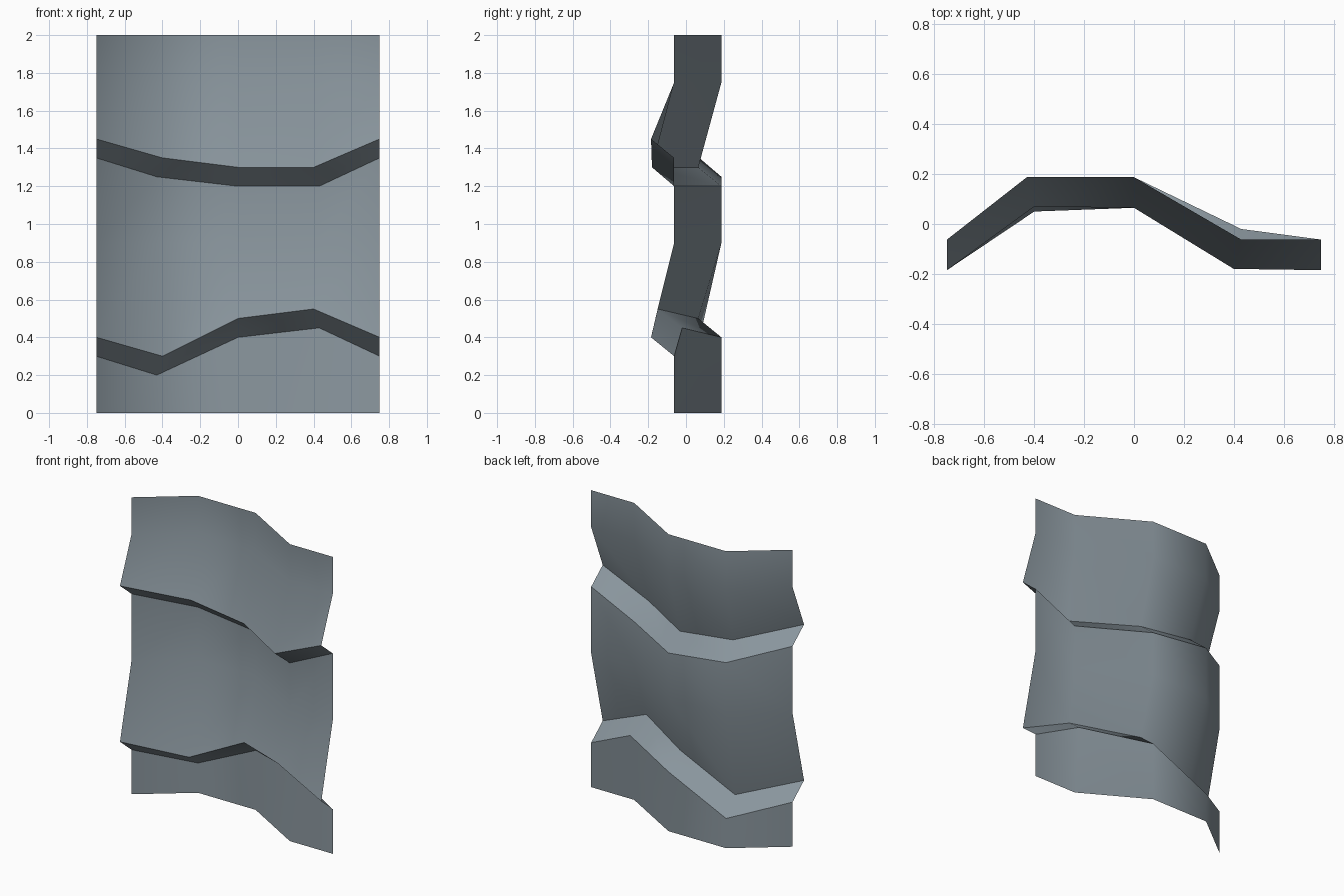
import bpy
import bmesh

if "Cube" in bpy.data.objects:
    bpy.data.objects.remove(bpy.data.objects["Cube"])

# plan profile of the rock wall, left to right
XS = [-0.75, -0.43, 0.0, 0.43, 0.75]
YS = [-0.0625, 0.1875, 0.1875, -0.0625, -0.0625]
# lip of each overhang: narrower bends, pushed forward
LIP_XS = [-0.75, -0.40, 0.0, 0.40, 0.75]


def level(z):
    return [(x, y, z) for x, y in zip(XS, YS)]


def overhang(heights, root_ys, lip_ys):
    """Root row at the wall and lip row 0.1 higher and further forward."""
    root = list(zip(XS, root_ys, heights))
    lip = [(x, y, z + 0.1) for x, y, z in zip(LIP_XS, lip_ys, heights)]
    return [root, lip]


# rows from the ground to the top
lower = overhang([0.30, 0.20, 0.40, 0.45, 0.30],
                 [-0.0625, 0.1875, 0.1875, -0.02, -0.0625],
                 [-0.185, 0.05, 0.065, -0.15, -0.185])
upper = overhang([1.35, 1.25, 1.20, 1.20, 1.35], YS,
                 [-0.185, 0.07, 0.065, -0.18, -0.185])
rows = [level(0)] + lower + [level(0.9)] + upper + [level(1.75), level(2)]
LEDGES = (1, 4)          # strips that form the undersides of the overhangs

# rock wall sheet, facing the front
bm = bmesh.new()
grid = [[bm.verts.new(p) for p in row] for row in rows]
for r in range(len(rows) - 1):
    for c in range(4):
        f = bm.faces.new((grid[r][c], grid[r][c + 1],
                          grid[r + 1][c + 1], grid[r + 1][c]))
        f.smooth = True
# crisp edges along root and lip of each overhang
for r in LEDGES:
    for row in (grid[r], grid[r + 1]):
        for a, b in zip(row, row[1:]):
            bm.edges.get((a, b)).smooth = False

mesh = bpy.data.meshes.new("rock_wall")
bm.to_mesh(mesh)
bm.free()
stone = bpy.data.materials.new("blue grey stone")
stone.diffuse_color = (0.25, 0.30, 0.335, 1)
stone.use_nodes = True
stone.node_tree.nodes["Principled BSDF"].inputs["Base Color"].default_value = stone.diffuse_color
mesh.materials.append(stone)
wall = bpy.data.objects.new("rock_wall", mesh)
bpy.context.collection.objects.link(wall)
